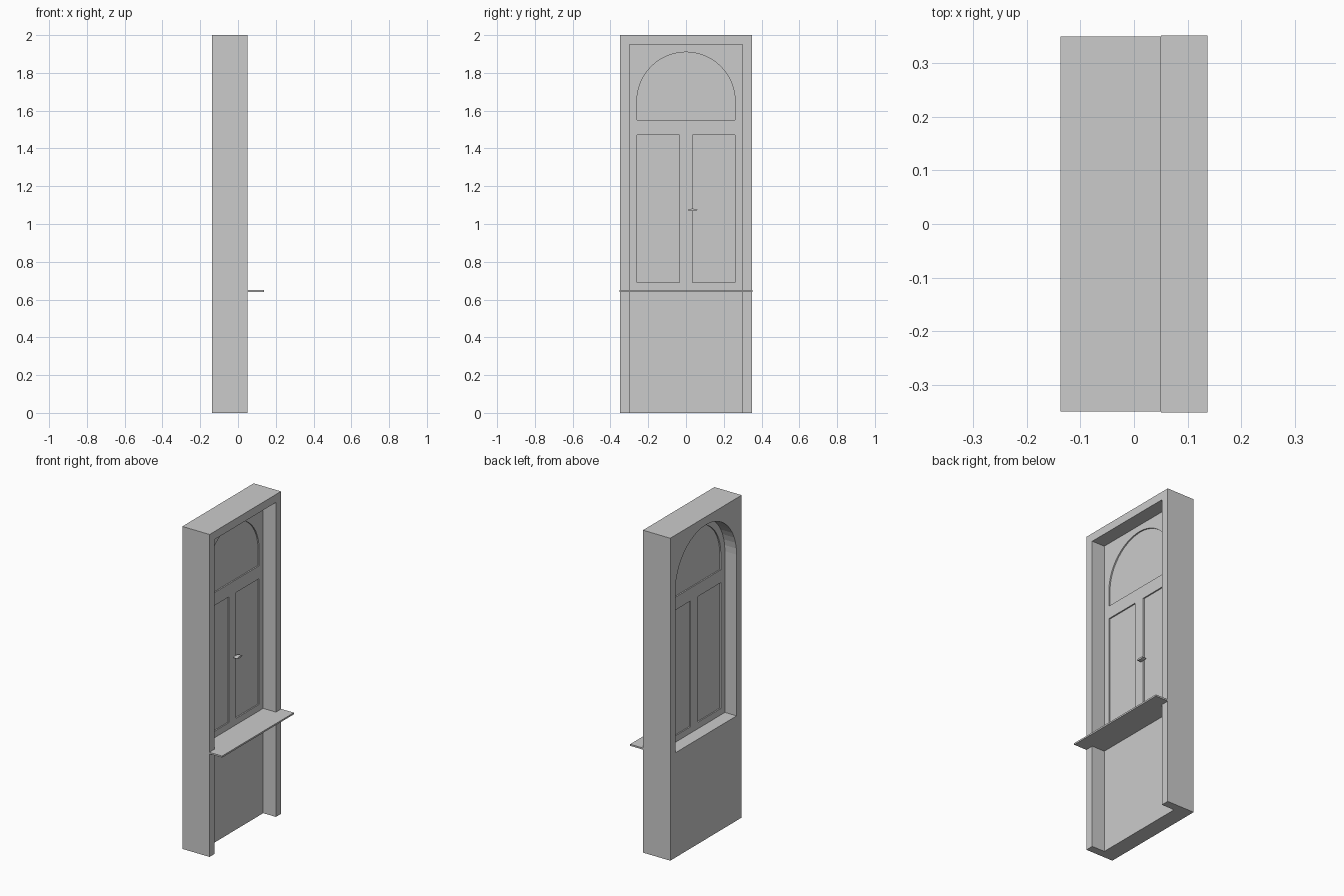
import bpy, bmesh
from math import sin, cos, pi

if "Cube" in bpy.data.objects:
    bpy.data.objects.remove(bpy.data.objects["Cube"])

BACK, WALL, FRONT, SILL = -0.137, -0.037, 0.05, 0.137   # depth planes along x


def rect(y0, y1, z0, z1):
    return [(y0, z0), (y1, z0), (y1, z1), (y0, z1)]


def arch(r, z0, spring=1.65, n=24):
    curve = [(r * cos(pi * i / n), spring + r * sin(pi * i / n)) for i in range(n + 1)]
    return [(-r, z0), (r, z0)] + curve


def slab(name, x0, x1, outer, holes=()):
    """Extrude a y-z outline, with optional holes, from x0 to x1."""
    bm = bmesh.new()
    for loop in [outer, *holes]:
        vs = [bm.verts.new((x0, y, z)) for y, z in loop]
        if not holes:
            bm.faces.new(vs)
        else:
            for a, b in zip(vs, vs[1:] + vs[:1]):
                bm.edges.new((a, b))
    if holes:
        bmesh.ops.triangle_fill(bm, use_beauty=True, edges=bm.edges[:], normal=(1, 0, 0))
    ext = bmesh.ops.extrude_face_region(bm, geom=bm.faces[:], use_keep_orig=True)
    verts = [v for v in ext["geom"] if isinstance(v, bmesh.types.BMVert)]
    bmesh.ops.translate(bm, verts=verts, vec=(x1 - x0, 0, 0))
    bmesh.ops.recalc_face_normals(bm, faces=bm.faces[:])
    me = bpy.data.meshes.new(name)
    bm.to_mesh(me)
    bm.free()
    ob = bpy.data.objects.new(name, me)
    bpy.context.collection.objects.link(ob)
    return ob


def cut(ob, cutter):
    mod = ob.modifiers.new("cut", "BOOLEAN")
    mod.operation, mod.solver, mod.object = "DIFFERENCE", "EXACT", cutter
    bpy.context.view_layer.objects.active = ob
    bpy.ops.object.modifier_apply(modifier=mod.name)
    bpy.data.objects.remove(cutter)


# wall with a tall niche on one side and an arched opening through the rest
wall = slab("wall", BACK, FRONT, rect(-0.35, 0.35, 0, 2))
cut(wall, slab("niche_cutter", WALL, 0.2, rect(-0.3, 0.3, -0.1, 1.95)))
cut(wall, slab("arch_cutter", -0.3, 0, arch(0.3, 0.65)))

# window frame with a lunette and two casement openings
openings = {
    "lunette_pane": arch(0.26, 1.55),
    "left_pane": rect(-0.26, -0.035, 0.69, 1.47),
    "right_pane": rect(0.035, 0.26, 0.69, 1.47),
}
slab("window_frame", WALL - 0.02, WALL, arch(0.3, 0.65), list(openings.values()))

# recessed panes
for name, outline in openings.items():
    slab(name, WALL - 0.012, WALL - 0.008, outline)

# T-shaped window sill: narrow inside the niche, full width outside
sill = slab("window_sill", FRONT, SILL, rect(-0.352, 0.352, 0.64, 0.65))
slab("inner_sill", WALL, FRONT, rect(-0.3, 0.3, 0.64, 0.65))

# flat oval window handle
oval = [(0.035 + 0.025 * cos(2 * pi * i / 16), 1.075 + 0.006 * sin(2 * pi * i / 16)) for i in range(16)]
slab("handle", WALL, WALL + 0.025, oval)
